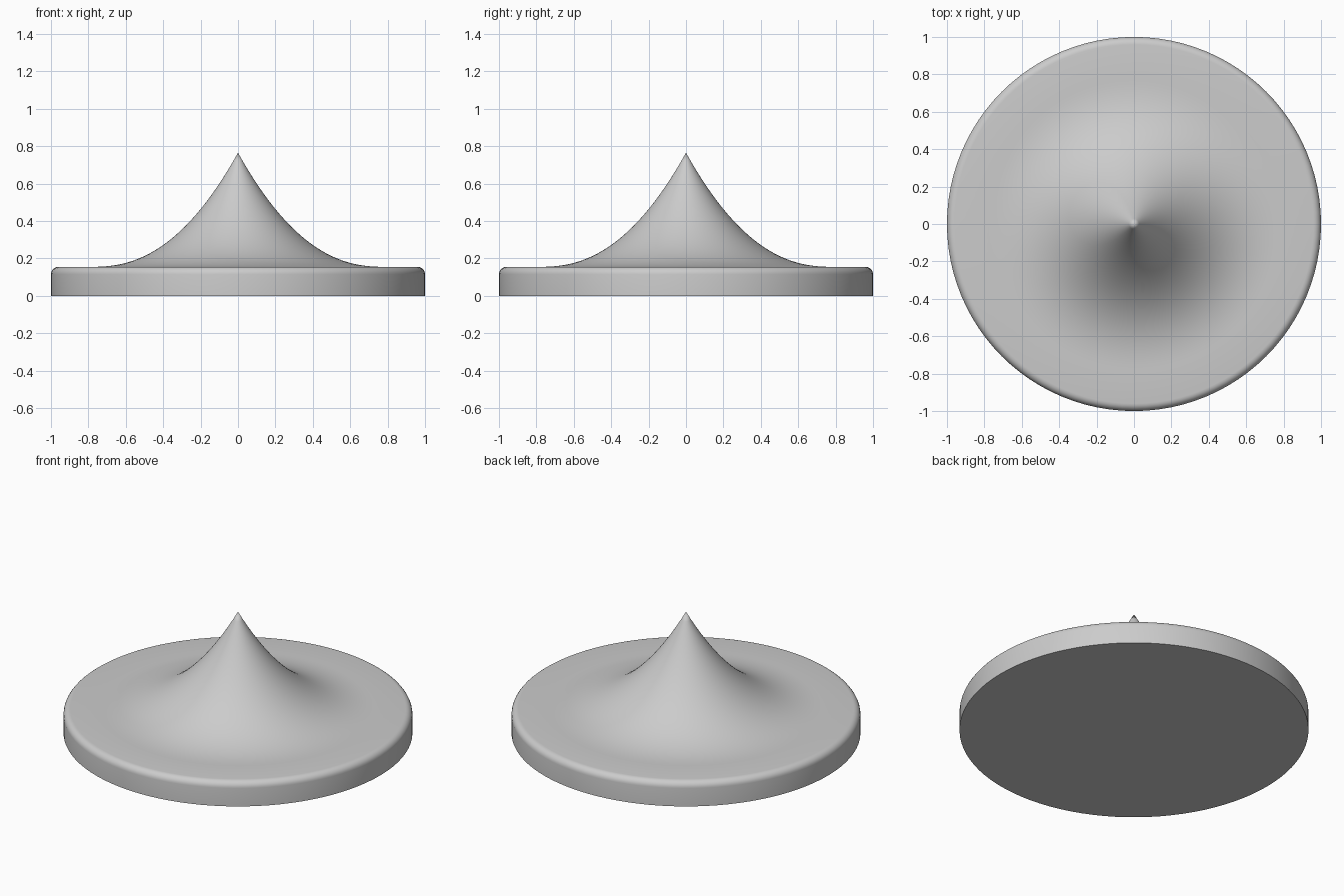
import bpy, bmesh, math

if "Cube" in bpy.data.objects:
    bpy.data.objects.remove(bpy.data.objects["Cube"])

SEGMENTS = 96

def lathe(name, profile):
    """Spin an (r, z) profile around the z axis."""
    bm = bmesh.new()
    verts = [bm.verts.new((r, 0, z)) for r, z in profile]
    edges = [bm.edges.new(pair) for pair in zip(verts, verts[1:])]
    bmesh.ops.spin(bm, geom=verts + edges, cent=(0, 0, 0), axis=(0, 0, 1),
                   angle=math.tau, steps=SEGMENTS, use_duplicate=False)
    bmesh.ops.remove_doubles(bm, verts=bm.verts, dist=1e-5)
    bmesh.ops.recalc_face_normals(bm, faces=bm.faces)
    mesh = bpy.data.meshes.new(name)
    bm.to_mesh(mesh)
    bm.free()
    obj = bpy.data.objects.new(name, mesh)
    bpy.context.collection.objects.link(obj)
    bpy.context.view_layer.objects.active = obj
    obj.select_set(True)
    bpy.ops.object.shade_smooth_by_angle(angle=math.radians(35))
    obj.select_set(False)
    return obj

# Round base with a softened top edge, flowing into a concave pointed peak
TOP, PEAK, FOOT, FILLET = 0.155, 0.765, 0.78, 0.04
profile = [(0, 0), (1, 0)]
for i in range(7):
    a = math.radians(90 * i / 6)
    profile.append((1 - FILLET + FILLET * math.cos(a),
                    TOP - FILLET + FILLET * math.sin(a)))
STEPS = 28
for i in range(STEPS + 1):
    r = FOOT * (1 - i / STEPS)
    profile.append((r, TOP + (PEAK - TOP) * (1 - r / FOOT) ** 2.3))
lathe("pointed_disc", profile)
